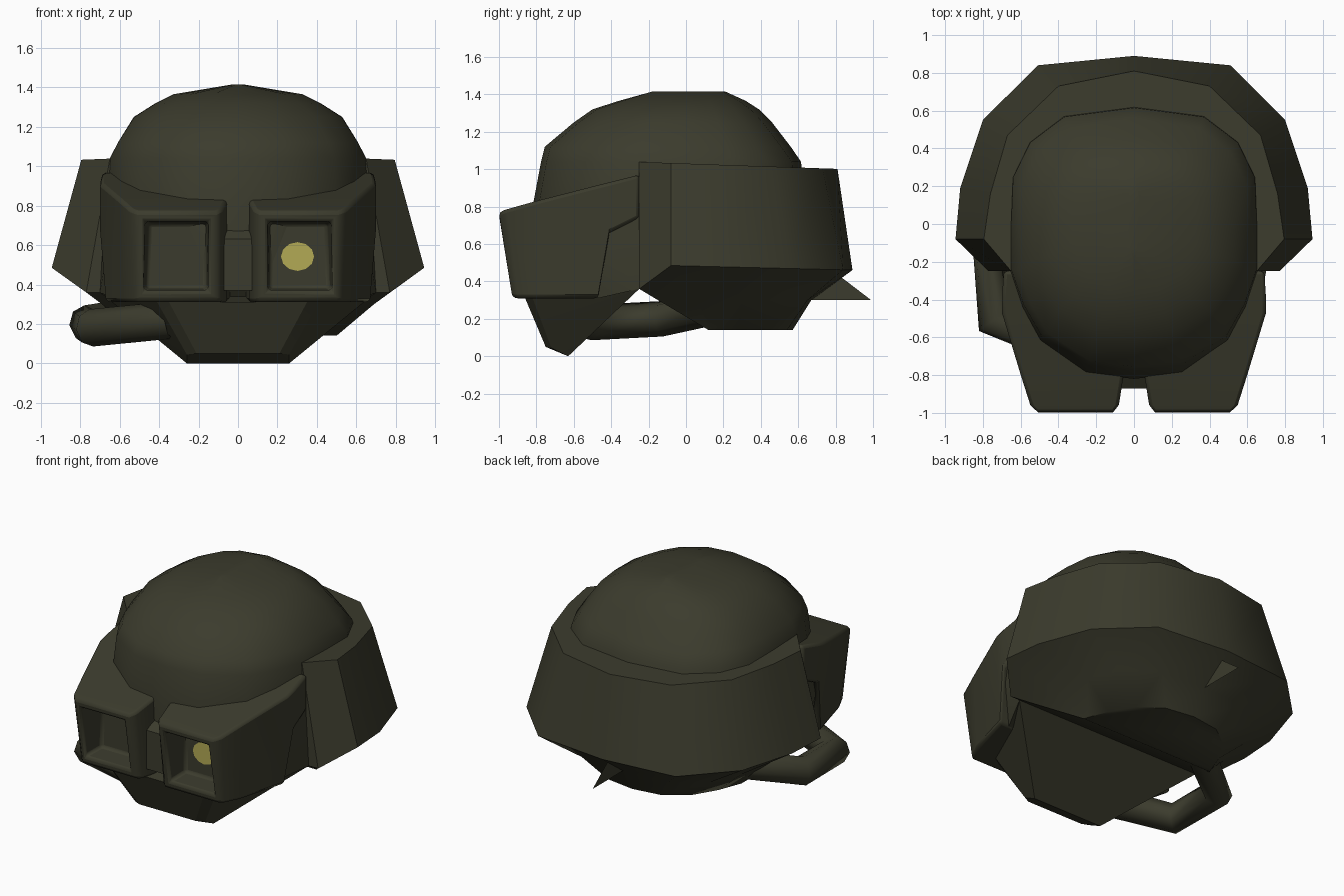
import bpy, bmesh, math

cube = bpy.data.objects.get("Cube")
if cube:
    bpy.data.objects.remove(cube)


def material(name, rgb):
    m = bpy.data.materials.new(name)
    m.use_nodes = True
    m.diffuse_color = (*rgb, 1)
    bsdf = next(n for n in m.node_tree.nodes if n.type == "BSDF_PRINCIPLED")
    bsdf.inputs["Base Color"].default_value = (*rgb, 1)
    return m


OLIVE = material("dark olive", (0.044, 0.044, 0.026))
YELLOW = material("eye yellow", (0.45, 0.40, 0.09))


def smooth(ob, angle):
    bpy.ops.object.select_all(action="DESELECT")
    ob.select_set(True)
    bpy.context.view_layer.objects.active = ob
    bpy.ops.object.shade_smooth_by_angle(angle=math.radians(angle))


def finish(name, bm, mat=OLIVE, angle=35):
    bmesh.ops.recalc_face_normals(bm, faces=bm.faces)
    mesh = bpy.data.meshes.new(name)
    bm.to_mesh(mesh)
    bm.free()
    mesh.materials.append(mat)
    ob = bpy.data.objects.new(name, mesh)
    bpy.context.collection.objects.link(ob)
    smooth(ob, angle)
    return ob


def loft(name, rings, angle=35):
    """Skin equal-length closed rings and cap both ends."""
    bm = bmesh.new()
    loops = [[bm.verts.new(p) for p in r] for r in rings]
    n = len(rings[0])
    for a, b in zip(loops, loops[1:]):
        for i in range(n):
            j = (i + 1) % n
            bm.faces.new((a[i], a[j], b[j], b[i]))
    bm.faces.new(loops[0])
    bm.faces.new(loops[-1])
    return finish(name, bm, angle=angle)


def hull(name, half, angle=20):
    """Convex solid from points given for the left half."""
    bm = bmesh.new()
    for x, y, z in half:
        for s in (1, -1):
            bm.verts.new((s * x, y, z))
    bmesh.ops.convex_hull(bm, input=bm.verts)
    loose = [v for v in bm.verts if not v.link_faces]
    bmesh.ops.delete(bm, geom=loose, context="VERTS")
    return finish(name, bm, angle=angle)


def mirrored(half):
    """Close a left-half outline (first point on the centre line)."""
    return half + [(-x, y, z) for x, y, z in reversed(half) if x > 0]


# Dome: one plan outline scaled up through the heights, rounder near the crown
plan = [(0, .63), (.37, .58), (.55, .44), (.64, .25), (.65, .0), (.65, -.25),
        (.585, -.44), (.49, -.61), (.25, -.77), (0, -.80)]
levels = [(.40, .65, -.80, .60, 0), (.80, .66, -.82, .64, 0), (1.04, .65, -.775, .615, 0),
          (1.12, .61, -.755, .56, .1), (1.25, .53, -.60, .46, .3),
          (1.32, .42, -.50, .39, .4), (1.365, .33, -.36, .32, .5),
          (1.415, .03, -.18, .21, 0)]
rings = []
for z, w, front, back, rounding in levels:
    half = []
    for x, y in plan:
        u, v = x / .65, (y + .085) / .715
        k = 1 + rounding * (1 / math.hypot(u, v) - 1)
        half.append((u * k * w, (front + back) / 2 + v * k * (back - front) / 2, z))
    rings.append(half + [(-x, y, h) for x, y, h in reversed(half[1:-1])])
loft("dome", rings, 50)

# Wraparound guard with the skull base beneath it
top = [(0, .81), (.40, .73), (.67, .47), (.76, .16), (.795, -.08), (.65, -.25)]
flare = [(0, .89), (.51, .84), (.80, .55), (.92, .19), (.945, -.08), (.77, -.25)]
neck = [(0, .67), (.32, .65), (.53, .50), (.62, .30), (.66, .06), (.69, -.15)]
base = [(0, .57), (.20, .54), (.35, .43), (.44, .28), (.49, .15), (.50, .12)]
lower = [(x, y, .483 - .025 * y) for x, y in flare]
lower[-1] = (.77, -.25, .36)
loft("side_and_back_guard", [
    mirrored([(x, y, 1.03 - .035 * y) for x, y in top]),
    mirrored(lower),
    mirrored([(x, y, .30) for x, y in neck]),
    mirrored([(x, y, .14) for x, y in base])], 44)

# Jaw, and the cheeks behind the goggles
hull("jaw", [(.26, -.63, 0), (.26, -.72, .045), (.21, -.75, .05), (.35, -.86, .31),
             (.41, -.82, .31), (.70, -.25, .36)])
hull("cheeks", [(.70, -.25, .36), (.67, -.25, .90), (.66, -.45, .60),
                (.60, -.47, .31), (.58, -.50, .80), (.35, -.70, .60)])

# Goggle housing: inner x, outer x, y, bottom z, top z, front lean, bottom taper
stations = [(.04, .69, -.25, .74, .97, 0, 0), (.04, .70, -.41, .66, .93, 0, 0),
            (.04, .70, -.47, .31, .915, 0, .03), (.055, .60, -.80, .31, .83, 0, .02),
            (.08, .55, -.96, .31, .785, .06, .02), (.11, .51, -1.0, .315, .77, .07, .01),
            (.15, .475, -.995, .37, .72, .06, -.005),
            (.16, .455, -.785, .38, .71, 0, -.01)]
rings = []
for a, b, y, lo, hi, lean, taper in stations:
    rings.append([(a, y + lean, lo), (b - taper, y + lean, lo), (b, y, hi), (a, y, hi)])
goggles = loft("goggles", rings, 70)
mir = goggles.modifiers.new("Mirror", "MIRROR")
mir.use_mirror_merge = False
bev = goggles.modifiers.new("Bevel", "BEVEL")
bev.width = .018
bev.segments = 2
bev.limit_method = "ANGLE"
bev.angle_limit = math.radians(55)

# Nose bridge between the lenses
hull("nose_bridge", [(.10, -.87, .37), (.08, -.87, .63), (.05, -.80, .68),
                     (.10, -.70, .37), (.08, -.70, .66)])

# Glowing eye on the left lens
bm = bmesh.new()
bmesh.ops.create_circle(bm, cap_ends=True, segments=12, radius=.084)
for v in bm.verts:
    v.co = (.302 + v.co.x, -.791, .542 + v.co.y * .87)
finish("left_eye", bm, YELLOW)

# Breathing hose on the right
curve = bpy.data.curves.new("breathing_hose", "CURVE")
curve.dimensions = "3D"
curve.bevel_depth = .095
curve.bevel_resolution = 2
path = [(-.45, .10, .25), (-.77, -.13, .20), (-.745, -.51, .18), (-.34, -.66, .22)]
spline = curve.splines.new("POLY")
spline.points.add(len(path) - 1)
for p, co in zip(spline.points, path):
    p.co = (*co, 1)
curve.materials.append(OLIVE)
hose = bpy.data.objects.new("breathing_hose", curve)
bpy.context.collection.objects.link(hose)

# Thin fin at the back of the neck
bm = bmesh.new()
bm.faces.new([bm.verts.new(p) for p in ((0, .66, .30), (0, .99, .30), (0, .82, .43))])
finish("neck_fin", bm)
